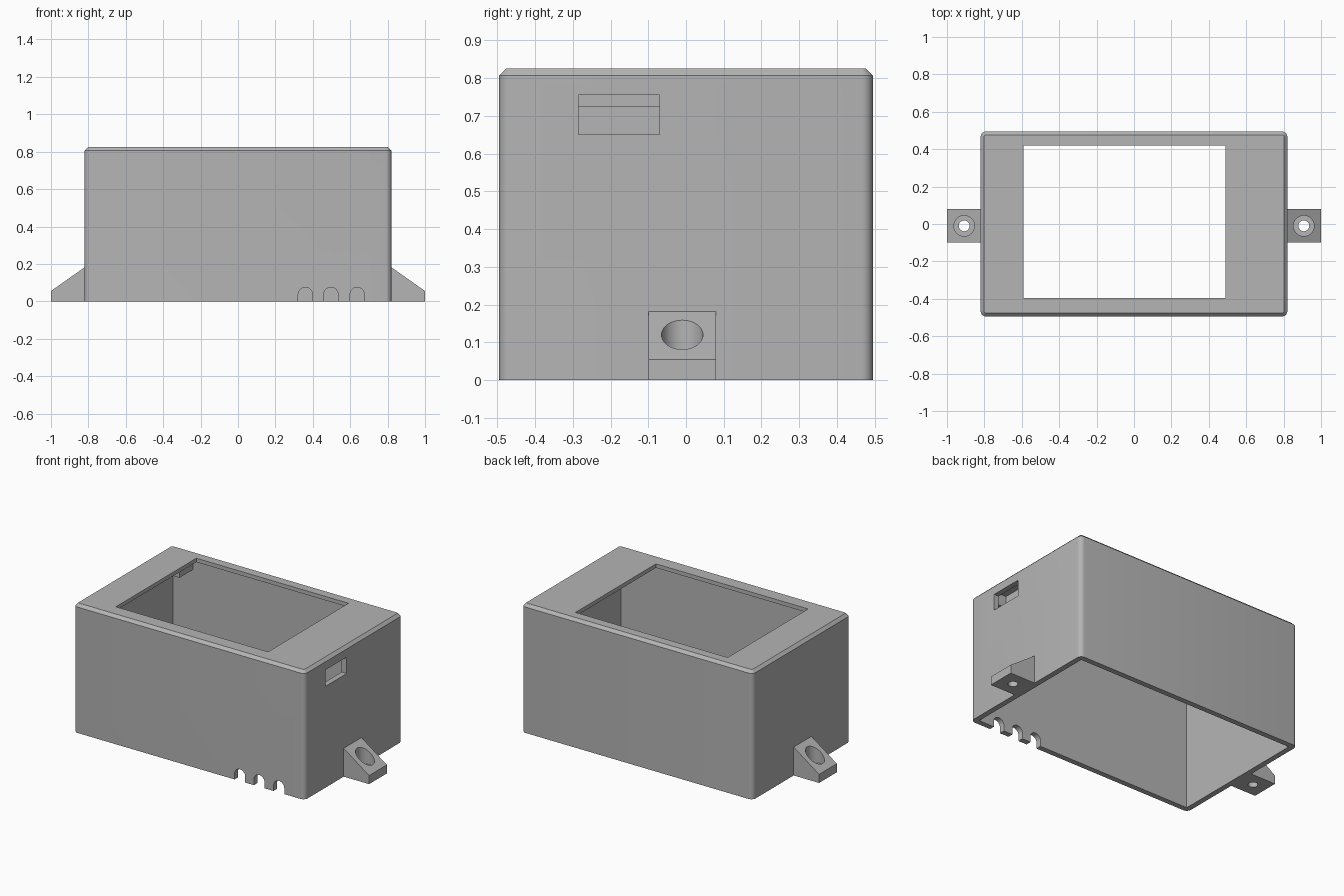
import bpy, bmesh, math

if "Cube" in bpy.data.objects:
    bpy.data.objects.remove(bpy.data.objects["Cube"], do_unlink=True)

HX, HY, H = 0.82, 0.495, 0.825      # outer half sizes and height
WALL, ROOF, CHAMFER, RADIUS = 0.035, 0.025, 0.018, 0.03

grey = bpy.data.materials.new("matte grey plastic")
grey.use_nodes = True
COLOUR = (0.46, 0.46, 0.46, 1)
grey.diffuse_color = COLOUR
grey.node_tree.nodes["Principled BSDF"].inputs["Base Color"].default_value = COLOUR


def finish(name, bm):
    bmesh.ops.recalc_face_normals(bm, faces=bm.faces[:])
    mesh = bpy.data.meshes.new(name)
    bm.to_mesh(mesh)
    bm.free()
    mesh.materials.append(grey)
    obj = bpy.data.objects.new(name, mesh)
    bpy.context.collection.objects.link(obj)
    return obj


def loft(name, rings):
    """Closed solid through rings of matching points."""
    bm = bmesh.new()
    loops = [[bm.verts.new(p) for p in ring] for ring in rings]
    n = len(loops[0])
    for a, b in zip(loops, loops[1:]):
        for i in range(n):
            j = (i + 1) % n
            bm.faces.new((a[i], a[j], b[j], b[i]))
    bm.faces.new(loops[0][::-1])
    bm.faces.new(loops[-1])
    return finish(name, bm)


def box(name, x0, x1, y0, y1, z0, z1):
    ring = [(x0, y0), (x1, y0), (x1, y1), (x0, y1)]
    return loft(name, [[(x, y, z) for x, y in ring] for z in (z0, z1)])


def cylinder(name, x, y, r, z0, z1, n=40):
    angles = [2 * math.pi * i / n for i in range(n)]
    return loft(name, [[(x + r * math.cos(a), y + r * math.sin(a), z)
                        for a in angles] for z in (z0, z1)])


def rounded_ring(hx, hy, r, z, steps=6):
    pts = []
    for k, (sx, sy) in enumerate([(1, 1), (-1, 1), (-1, -1), (1, -1)]):
        for i in range(steps + 1):
            a = math.pi / 2 * (k + i / steps)
            pts.append((sx * (hx - r) + r * math.cos(a),
                        sy * (hy - r) + r * math.sin(a), z))
    return pts


def activate(obj):
    bpy.ops.object.select_all(action="DESELECT")
    obj.select_set(True)
    bpy.context.view_layer.objects.active = obj


def cut(obj, cutters):
    activate(obj)
    for cutter in cutters:
        cutter.hide_render = True
        mod = obj.modifiers.new("cut", "BOOLEAN")
        mod.operation, mod.solver, mod.object = "DIFFERENCE", "EXACT", cutter
        bpy.ops.object.modifier_apply(modifier=mod.name)
        bpy.data.objects.remove(cutter, do_unlink=True)
    bpy.ops.object.shade_smooth_by_angle(angle=math.radians(30))


# Case: rounded upright corners, chamfered top rim
case = loft("case_shell", [
    rounded_ring(HX, HY, RADIUS, 0),
    rounded_ring(HX, HY, RADIUS, H - CHAMFER),
    rounded_ring(HX - CHAMFER, HY - CHAMFER, RADIUS - CHAMFER, H)])

# Open underside, display window and side port
cutters = [
    box("cavity_cutter", WALL - HX, HX - WALL, WALL - HY, HY - WALL, -0.1, H - ROOF),
    box("window_cutter", -0.59, 0.49, -0.395, 0.42, 0.7, 1),
    box("port_cutter", 0.75, 0.9, -0.285, -0.07, 0.65, 0.755)]

# Arched cable notches along the front bottom edge
for x in (0.36, 0.497, 0.637):
    r = 0.038
    arch = [(x - r, -0.05), (x + r, -0.05)]
    arch += [(x + r * math.cos(math.pi * i / 16), 0.037 + r * math.sin(math.pi * i / 16))
             for i in range(17)]
    cutters.append(loft("notch_cutter", [[(px, y, pz) for px, pz in arch]
                                         for y in (-0.55, -0.43)]))
cut(case, cutters)

# Mounting blocks in the upper inner corners, and a rib behind the port
for sx, side in ((1, "left"), (-1, "right")):
    for sy, end in ((1, "back"), (-1, "front")):
        xs = sorted((sx * 0.64, sx * (HX - WALL)))
        ys = sorted((sy * 0.32, sy * (HY - WALL)))
        box(f"{end}_{side}_mount_block", *xs, *ys, 0.724, H - ROOF)
box("port_rib", 0.64, 0.7, -0.32, 0.32, 0.724, H - ROOF)

# Sloped mounting feet with counterbored screw holes
for s, side in ((1, "left"), (-1, "right")):
    wedge = [(HX, 0), (1, 0), (1, 0.055), (HX, 0.182)]
    foot = loft(f"{side}_mounting_foot", [[(s * x, y, z) for x, z in wedge]
                                          for y in (-0.1, 0.08)])
    hole = (s * 0.908, -0.01)
    cut(foot, [cylinder("counterbore_cutter", *hole, 0.055, 0.045, 0.3),
               cylinder("screw_hole_cutter", *hole, 0.029, -0.1, 0.3)])
